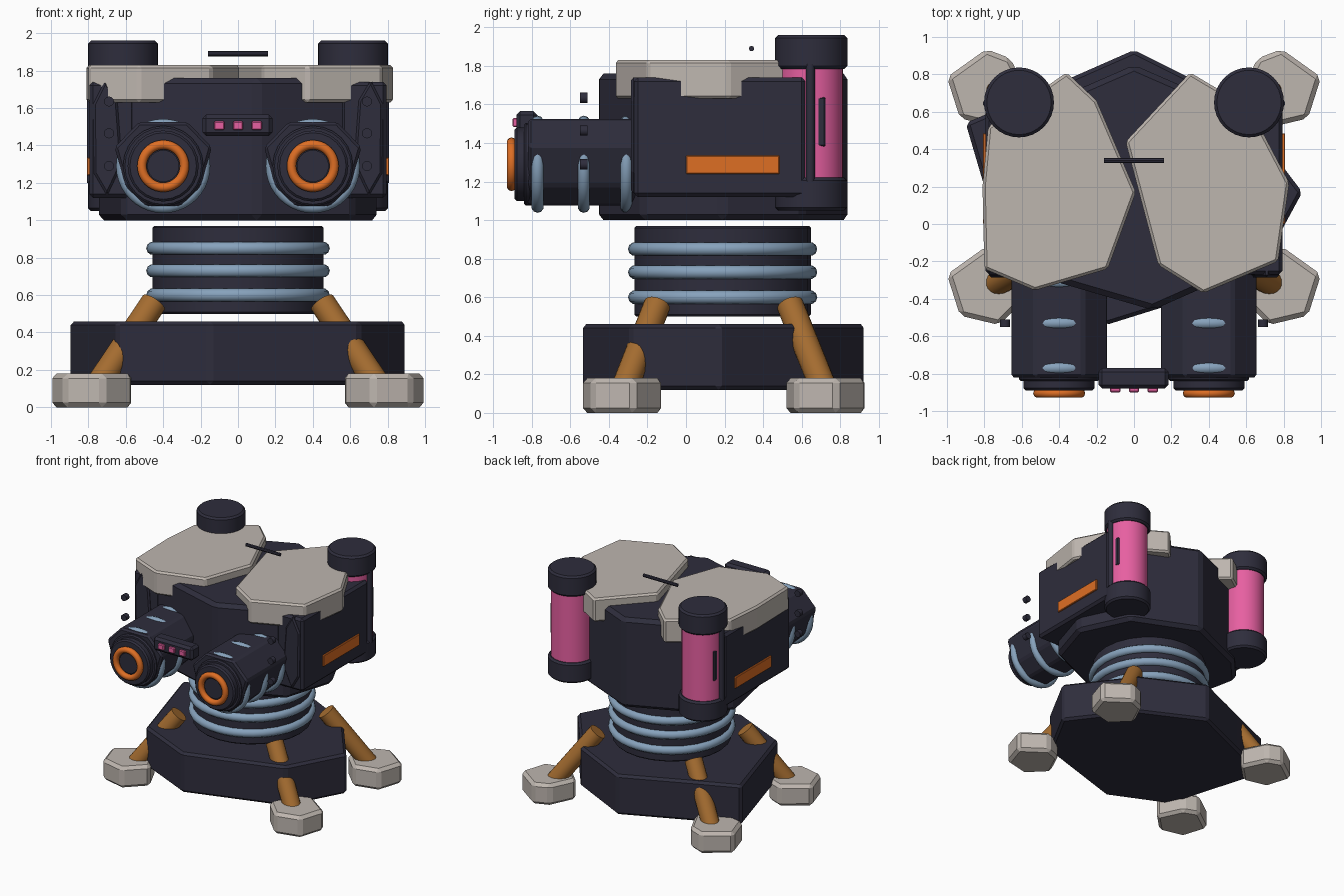
import bpy, bmesh, math
from mathutils import Vector, Matrix

if "Cube" in bpy.data.objects:
    bpy.data.objects.remove(bpy.data.objects["Cube"], do_unlink=True)


def material(name, *rgb):
    lin = [((c / 255 + 0.055) / 1.055) ** 2.4 for c in rgb] + [1.0]
    m = bpy.data.materials.new(name)
    m.use_nodes = True
    m.diffuse_color = lin
    m.node_tree.nodes["Principled BSDF"].inputs["Base Color"].default_value = lin
    return m


DARK = material("dark_metal", 46, 45, 60)
CREAM = material("cream_armour", 190, 182, 175)
PINK = material("pink_glow", 232, 96, 162)
ORANGE = material("orange_trim", 222, 110, 36)
BROWN = material("brown_strut", 164, 108, 48)
BLUE = material("blue_coil", 135, 162, 188)


def finish(bm, name, mat, bevel=0.0, smooth=False):
    bmesh.ops.recalc_face_normals(bm, faces=bm.faces)
    me = bpy.data.meshes.new(name)
    bm.to_mesh(me)
    bm.free()
    me.materials.append(mat)
    if smooth:
        me.shade_smooth()
        me.set_sharp_from_angle(angle=math.radians(40))
    ob = bpy.data.objects.new(name, me)
    bpy.context.collection.objects.link(ob)
    if bevel:
        mod = ob.modifiers.new("edge_bevel", 'BEVEL')
        mod.width = bevel
        mod.segments = 1
        mod.limit_method = 'ANGLE'
    return ob


def prism(name, pts, lo, hi, mat, bevel=0.015, along='z', at=(0, 0), side=1):
    """Extrude an outline along z (outline in x, y) or y (outline in x, z)."""
    bm = bmesh.new()
    verts = []
    for a, b in pts:
        a, b = side * (a + at[0]), b + at[1]
        verts.append(bm.verts.new((a, b, lo) if along == 'z' else (a, lo, b)))
    face = bm.faces.new(verts)
    new = bmesh.ops.extrude_face_region(bm, geom=[face])["geom"]
    step = Vector((0, 0, hi - lo)) if along == 'z' else Vector((0, hi - lo, 0))
    bmesh.ops.translate(bm, vec=step, verts=[g for g in new if isinstance(g, bmesh.types.BMVert)])
    return finish(bm, name, mat, bevel)


def box(name, lo, hi, mat, bevel=0.015):
    bm = bmesh.new()
    lo, hi = Vector(lo), Vector(hi)
    size = [abs(c) for c in hi - lo]
    bmesh.ops.create_cube(bm, size=1, matrix=Matrix.Translation((lo + hi) / 2) @ Matrix.Diagonal(size + [1]))
    return finish(bm, name, mat, bevel)


def rod(name, a, b, r, mat, sides=32, bevel=0.0):
    bm = bmesh.new()
    a, b = Vector(a), Vector(b)
    turn = (b - a).to_track_quat('Z', 'Y').to_matrix().to_4x4()
    bmesh.ops.create_cone(bm, cap_ends=True, segments=sides, radius1=r, radius2=r,
                          depth=(b - a).length, matrix=Matrix.Translation((a + b) / 2) @ turn)
    return finish(bm, name, mat, bevel, True)


def ring(name, centre, major, minor, mat, facing_front=False):
    bpy.ops.mesh.primitive_torus_add(
        location=centre, rotation=(math.pi / 2 if facing_front else 0, 0, 0),
        major_radius=major, minor_radius=minor, major_segments=40, minor_segments=10)
    ob = bpy.context.object
    ob.name = name
    ob.data.materials.append(mat)
    ob.data.shade_smooth()
    return ob


# Irregular eight-sided base and hull
MID = 0.19
base_outline = [(.9, -.02), (.65, -.48), (-.15, -.73), (-.65, -.5),
                (-.9, .35), (-.5, .52), (0, .74), (.52, .48)]
prism("base", base_outline, .12, .46, DARK, .02, at=(0, MID))
hull_outline = [(.75, .0), (.62, -.42), (.1, -.65), (-.62, -.44),
                (-.75, .2), (-.55, .42), (0, .66), (.55, .42)]
prism("hull", hull_outline, 1.0, 1.76, DARK, .03, at=(0, MID))

# Coiled neck
rod("neck", (0, MID, .5), (0, MID, .97), .458, DARK, 24, .01)
for z in (.6, .73, .85):
    ring("neck_coil", (0, MID, z), .455, .036, BLUE)

# Armour plates over the hull
prism("right_armour", [(-.36, .81), (-.2, .66), (.01, .17), (-.14, -.24), (-.53, -.355),
                       (-.8, -.24), (-.81, .2), (-.78, .52)], 1.63, 1.83, CREAM)
prism("left_armour", [(.3, .81), (.62, .62), (.83, .22), (.77, -.2), (.37, -.37),
                      (.13, -.22), (-.045, .44)], 1.63, 1.83, CREAM)

# Floating antenna bar and sensor bar
rod("antenna", (-.16, .34, 1.89), (.16, .34, 1.89), .014, DARK, 8)
box("sensor_bar", (-.19, -.88, 1.45), (.185, -.77, 1.565), DARK, .02)
for x in (-.1, 0, .1):
    box("sensor_light", (x - .028, -.9, 1.483), (x + .028, -.87, 1.53), PINK, .006)

foot_outline = [(.22, .06), (.01, .21), (-.12, .16), (-.22, -.05), (-.06, -.21), (.15, -.16)]
barrel_outline = [(.13, .235), (.26, .1), (.2, -.11), (.09, -.215),
                  (-.09, -.215), (-.2, -.11), (-.26, .1), (-.13, .235)]
fin_outline = [(.71, 1.75), (.645, 1.64), (.62, 1.3), (.7, 1.13), (.77, 1.25), (.775, 1.62)]

for s, tag in ((1, "left"), (-1, "right")):
    # Feet and struts
    for end, y0, y1 in (("front", -.15, -.33), ("rear", .54, .725)):
        prism(f"{tag}_{end}_foot", foot_outline, 0, .18, CREAM, .025, at=(.78, y1), side=s)
        rod(f"{tag}_{end}_strut", (s * .45, y0, .56), (s * .76, y1, .1), .07, BROWN, 20)

    # Side housing with orange strip
    box(f"{tag}_housing", (s * .55, -.27, 1.12), (s * .795, .62, 1.74), DARK, .02)
    box(f"{tag}_strip", (s * .78, 0, 1.24), (s * .808, .485, 1.335), ORANGE, .004)

    # Glowing canister with caps and outer brace
    x, y = s * .615, .65
    rod(f"{tag}_canister", (x, y, 1.15), (x, y, 1.85), .165, PINK)
    rod(f"{tag}_lower_cap", (x, y, 1.05), (x, y, 1.22), .187, DARK, 32, .015)
    rod(f"{tag}_upper_cap", (x, y, 1.785), (x, y, 1.96), .187, DARK, 32, .015)
    rod(f"{tag}_brace", (s * .785, .645, 1.2), (s * .785, .645, 1.81), .023, DARK, 10)
    box(f"{tag}_brace_plate", (s * .74, .64, 1.38), (s * .775, .725, 1.64), DARK, .01)

    # Front fin and its bolts
    prism(f"{tag}_fin", fin_outline, -.285, -.22, DARK, .012, 'y', side=s)
    for z in (1.29, 1.465, 1.635):
        rod(f"{tag}_bolt", (s * .69, -.55, z), (s * .69, -.51, z), .027, DARK, 12)

    # Front barrel with coils, collar and orange muzzle
    x, z = s * .4, 1.29
    prism(f"{tag}_barrel", barrel_outline, -.82, -.2, DARK, .015, 'y', at=(.4, z), side=s)
    for y in (-.77, -.53, -.31):
        ring(f"{tag}_barrel_coil", (x, y, z), .22, .032, BLUE, True)
    rod(f"{tag}_shoulder", (x, -.84, z), (x, -.8, z), .215, DARK, 24, .01)
    rod(f"{tag}_collar", (x, -.89, z), (x, -.82, z), .19, DARK, 24, .012)
    ring(f"{tag}_muzzle", (x, -.905, z), .114, .025, ORANGE, True)
    rod(f"{tag}_core", (x, -.9, z), (x, -.86, z), .085, DARK, 24)
